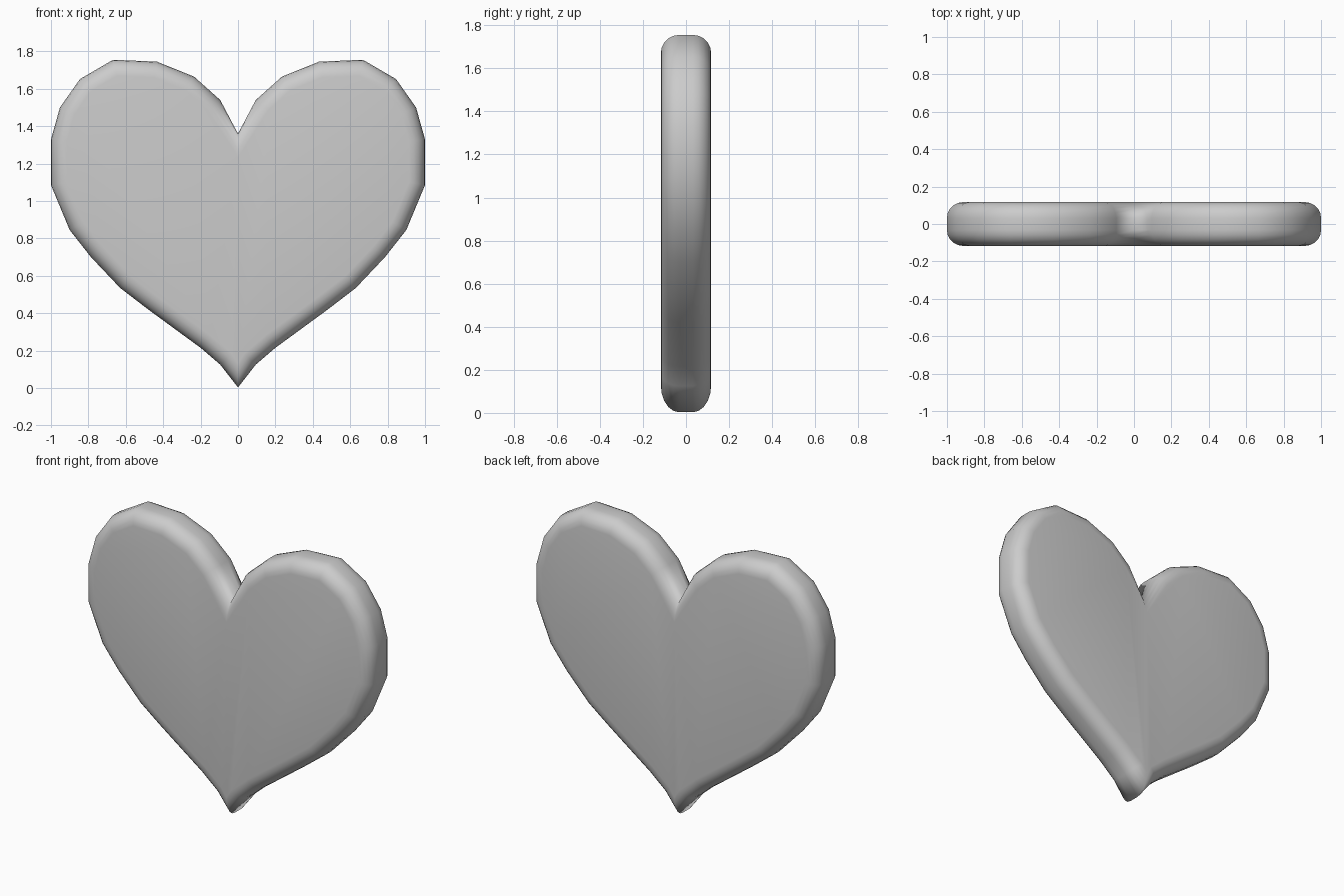
import bpy, bmesh, math
from mathutils import Vector

if "Cube" in bpy.data.objects:
    bpy.data.objects.remove(bpy.data.objects["Cube"])

# Right half of the heart outline (x, z), from cleft to tip
half = [(0, 1.36), (0.095, 1.54), (0.235, 1.665), (0.433, 1.745), (0.668, 1.755),
        (0.845, 1.652), (0.952, 1.5), (1.0, 1.33), (1.0, 1.085), (0.9, 0.845),
        (0.786, 0.7), (0.63, 0.535), (0.48, 0.42), (0.2, 0.215), (0.095, 0.125),
        (0, 0.003)]
outline = [Vector(p) for p in half + [(-x, z) for x, z in half[-2:0:-1]]]
N = len(outline)
DEPTH, R, STEPS = 0.117, 0.085, 5


def inset(d):
    """Mitred inward offset of the clockwise outline."""
    pts = []
    for i, p in enumerate(outline):
        a = (p - outline[i - 1]).normalized()
        b = (outline[(i + 1) % N] - p).normalized()
        n1, n2 = Vector((a.y, -a.x)), Vector((b.y, -b.x))
        m = (n1 + n2).normalized()
        pts.append(p + m * min(d / m.dot(n1), 1.5 * d))
    return pts


bm = bmesh.new()

# Rings run from the front face round the rounded rim to the back face
profile = []
for k in range(STEPS + 1):
    t = math.pi / 2 * k / STEPS
    profile.append((R * (1 - math.sin(t)), -DEPTH + R * (1 - math.cos(t))))
profile += [(d, -y) for d, y in reversed(profile)]
rings = [[bm.verts.new((p.x, y, p.y)) for p in inset(d)] for d, y in profile]
for r, s in zip(rings, rings[1:]):
    for i in range(N):
        j = (i + 1) % N
        bm.faces.new((r[i], r[j], s[j], s[i]))

# Flat front and back, each split down the centre line
mid = len(half) - 1
for r in (rings[0], rings[-1]):
    bm.faces.new(r[:mid + 1])
    bm.faces.new(r[mid:] + r[:1])

bmesh.ops.recalc_face_normals(bm, faces=bm.faces)
for f in bm.faces:
    f.smooth = True
mesh = bpy.data.meshes.new("heart")
bm.to_mesh(mesh)
bm.free()
heart = bpy.data.objects.new("heart", mesh)
bpy.context.collection.objects.link(heart)
